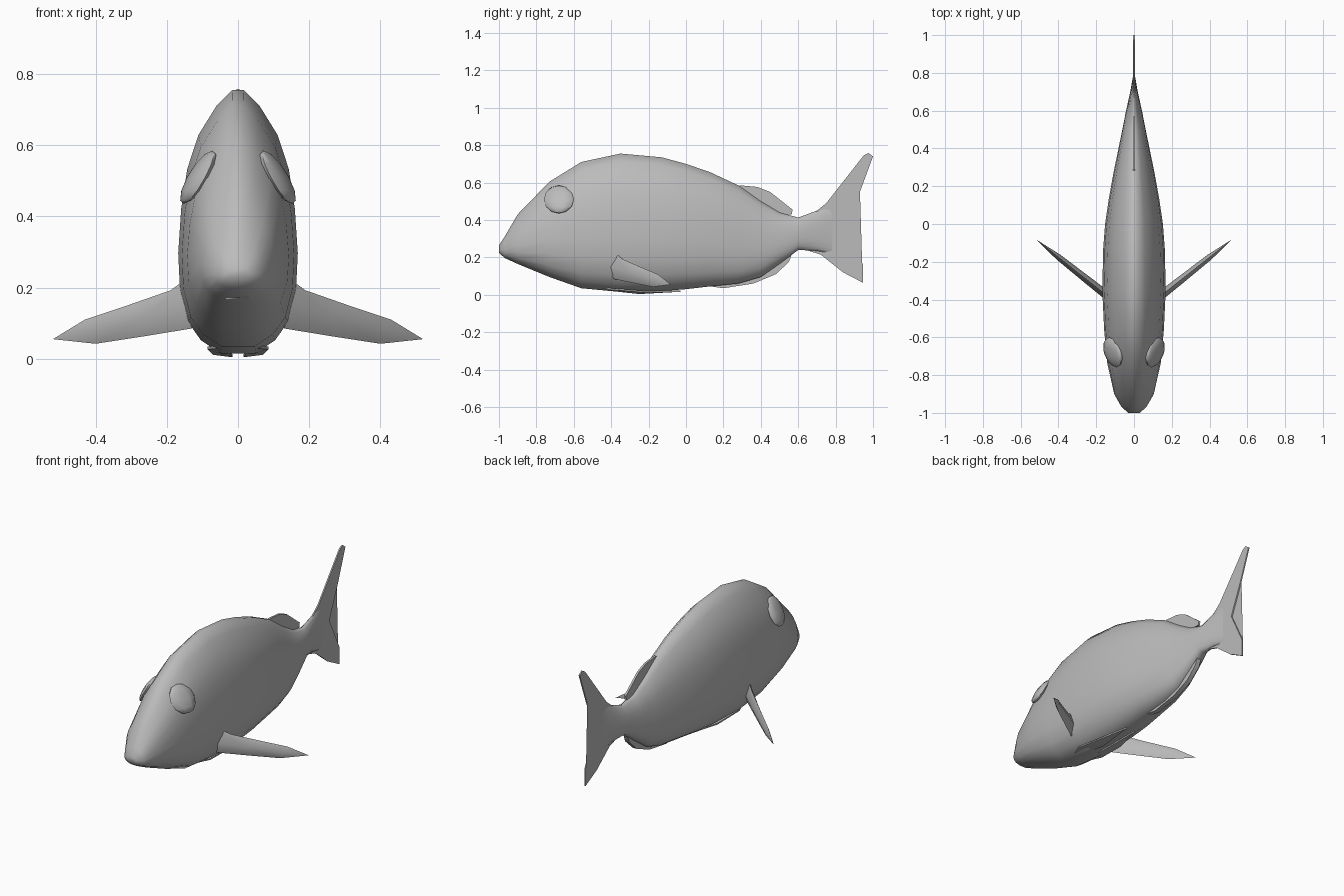
import bpy, bmesh, math
from mathutils import Vector

if "Cube" in bpy.data.objects:
    bpy.data.objects.remove(bpy.data.objects["Cube"])

grey = bpy.data.materials.new("fish grey")
grey.use_nodes = True
COLOUR = (0.5, 0.5, 0.5, 1)
grey.diffuse_color = COLOUR
grey.node_tree.nodes["Principled BSDF"].inputs["Base Color"].default_value = COLOUR


def finish(name, bm, angle=60):
    bmesh.ops.recalc_face_normals(bm, faces=bm.faces)
    mesh = bpy.data.meshes.new(name)
    bm.to_mesh(mesh)
    bm.free()
    obj = bpy.data.objects.new(name, mesh)
    bpy.context.collection.objects.link(obj)
    mesh.materials.append(grey)
    bpy.ops.object.select_all(action="DESELECT")
    obj.select_set(True)
    bpy.context.view_layer.objects.active = obj
    bpy.ops.object.shade_smooth_by_angle(angle=math.radians(angle))
    return obj


def plate(name, points, offset):
    """Closed thin solid: outline points pushed both ways along offset."""
    bm = bmesh.new()
    offset = Vector(offset)
    sides = [[bm.verts.new(Vector(p) + s * offset) for p in points] for s in (1, -1)]
    bm.faces.new(sides[0])
    bm.faces.new(sides[1][::-1])
    n = len(points)
    for i in range(n):
        j = (i + 1) % n
        bm.faces.new((sides[0][i], sides[1][i], sides[1][j], sides[0][j]))
    bmesh.ops.triangulate(bm, faces=[f for f in bm.faces if len(f.verts) > 4])
    return finish(name, bm, 30)


# Body stations: y, belly z, back z, half width
STATIONS = [
    (-1.0, .225, .265, .03), (-.97, .197, .31, .065), (-.9, .165, .43, .105),
    (-.73, .095, .605, .143), (-.56, .035, .71, .158), (-.35, .015, .755, .168),
    (-.13, .02, .735, .163), (0, .03, .70, .153), (.13, .045, .655, .134),
    (.28, .06, .585, .107), (.4, .095, .50, .082), (.5, .165, .44, .062),
    (.6, .24, .413, .042), (.7, .235, .45, .02), (.78, .22, .48, .006),
]
# Half cross-section from belly to back: width share, height share
SECTION = [(.3, 0), (.62, .05), (.84, .12), (.97, .24), (1, .38), (.95, .55),
           (.85, .7), (.66, .83), (.36, .94), (.1, 1)]

bm = bmesh.new()
rings = []
for y, low, high, width in STATIONS:
    half = [(w * width, low + h * (high - low)) for w, h in SECTION]
    loop = half + [(-x, z) for x, z in reversed(half)]
    rings.append([bm.verts.new((x, y, z)) for x, z in loop])
for a, b in zip(rings, rings[1:]):
    for i in range(len(a)):
        j = (i + 1) % len(a)
        bm.faces.new((a[i], a[j], b[j], b[i]))
bm.faces.new(rings[0])
bm.faces.new(rings[-1])
body = finish("body", bm)

# Mouth slit, cut as a downturned wedge
cutter = plate("mouth_cutter", [(0, -1.05, .262), (0, -1.05, .228), (0, -.91, .232)],
               (.2, 0, 0))
for v in cutter.data.vertices:
    v.co.z -= 1.5 * v.co.x ** 2
cutter.hide_render = True
cutter.hide_viewport = True
cut = body.modifiers.new("mouth", "BOOLEAN")
cut.operation = "DIFFERENCE"
cut.object = cutter
cut.solver = "EXACT"

# Tail, with a swept tall lobe and a short lower lobe
tail = [(.62, .415), (.67, .425), (.75, .49), (.95, .745), (.975, .758), (1, .74),
        (.93, .55), (.85, .36), (.945, .165), (.945, .065), (.84, .12), (.72, .215),
        (.64, .24)]
plate("tail_fin", [(0, y, z) for y, z in tail], (.004, 0, 0))

# Back and belly fins
dorsal = [(.26, .57), (.29, .585), (.38, .577), (.45, .55), (.57, .455), (.565, .43),
          (.5, .43), (.38, .48)]
plate("dorsal_fin", [(0, y, z) for y, z in dorsal], (.006, 0, 0))
anal = [(.1, .06), (.13, .045), (.2, .035), (.36, .06), (.48, .11), (.55, .175),
        (.57, .23), (.45, .18)]
plate("anal_fin", [(0, y, z) for y, z in anal], (.014, 0, 0))

# Paired parts
for side, s in (("left", 1), ("right", -1)):
    # Side fin swept back and down from the flank
    outline = [(.13, .235), (.19, .192), (.31, .15), (.43, .11), (.52, .055),
               (.4, .042), (.27, .062), (.13, .085)]
    bm = bmesh.new()
    rim = [bm.verts.new((s * x, -.365 + .79 * (x - .16), z)) for x, z in outline]
    for d in (-1, 1):
        ridge = [bm.verts.new((s * (x - d * .014 * k), -.365 + .79 * (x - .16) + d * .018 * k, z))
                 for x, z, k in ((.13, .15, 1), (.25, .12, .9), (.4, .08, .7))]
        path = rim[:4] + [rim[4]]
        for a, b, c, e in ((path[0], path[1], ridge[1], ridge[0]),
                           (path[1], path[2], ridge[1], None),
                           (path[2], path[3], ridge[2], ridge[1]),
                           (path[3], path[4], ridge[2], None),
                           (rim[4], rim[5], ridge[2], None),
                           (rim[5], rim[6], ridge[1], ridge[2]),
                           (rim[6], rim[7], ridge[0], ridge[1])):
            bm.faces.new([v for v in (a, b, c, e) if v])
    finish(side + "_side_fin", bm, 50)

    # Flat fin folded against the belly
    fold = [(.035, -.5, .035), (.085, -.38, .03), (.07, -.2, .015), (.03, -.03, .02),
            (.015, -.25, .008)]
    plate(side + "_belly_fin", [(s * x, y, z) for x, y, z in fold], (0, 0, .004))

    # Low eye bulge
    bm = bmesh.new()
    bmesh.ops.create_uvsphere(bm, u_segments=10, v_segments=6, radius=1)
    for v in bm.verts:
        x, y, z = v.co
        v.co = (s * (.112 + .026 * x - .05 * z * .8 + .02 * y), -.68 + .08 * y, .51 + .075 * z)
    finish(side + "_eye", bm)
